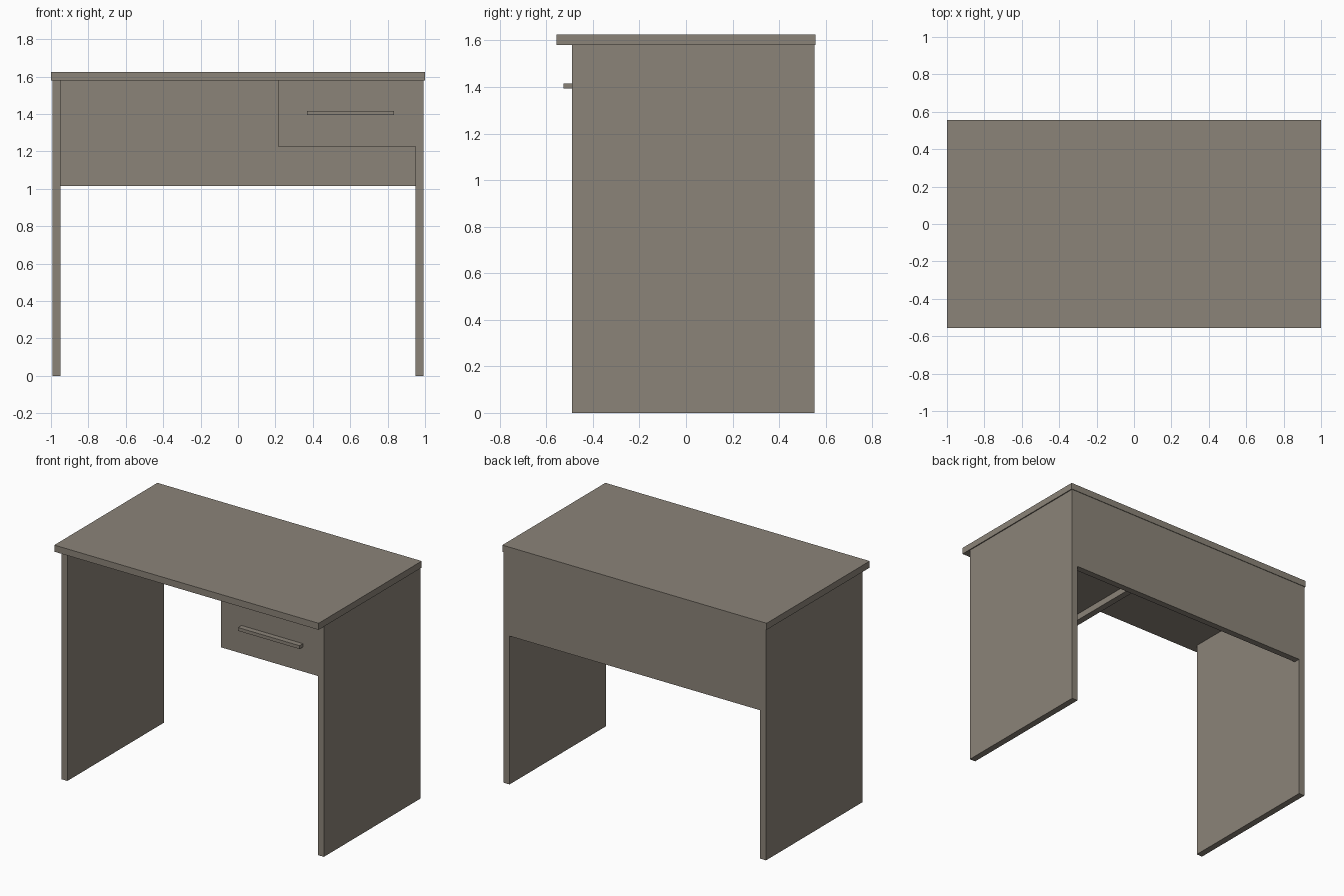
import bpy
import bmesh
from mathutils import Vector

cube = bpy.data.objects.get("Cube")
if cube:
    bpy.data.objects.remove(cube, do_unlink=True)

# Single flat colour for the whole desk
mat = bpy.data.materials.new("warm grey laminate")
mat.use_nodes = True
colour = (0.26, 0.23, 0.19, 1)
mat.diffuse_color = colour
mat.node_tree.nodes["Principled BSDF"].inputs["Base Color"].default_value = colour


def board(name, xs, ys, zs):
    """Flat board spanning the given x, y and z ranges."""
    low, high = Vector((xs[0], ys[0], zs[0])), Vector((xs[1], ys[1], zs[1]))
    bm = bmesh.new()
    bmesh.ops.create_cube(bm, size=1)
    bmesh.ops.scale(bm, vec=high - low, verts=bm.verts)
    mesh = bpy.data.meshes.new(name)
    bm.to_mesh(mesh)
    bm.free()
    mesh.materials.append(mat)
    obj = bpy.data.objects.new(name, mesh)
    obj.location = (low + high) / 2
    bpy.context.collection.objects.link(obj)
    return obj


THICK = 0.045           # board thickness
TOP = 1.625             # desk height
UNDER = TOP - THICK     # underside of the top
FRONT, BACK = -0.49, 0.553
INNER = 0.948           # inner face of the side panels
DRAWER_LOW = 1.225

# Main carcass
board("desk_top", (-1, 1), (-0.557, 0.557), (UNDER, TOP))
for side, name in ((1, "left_side_panel"), (-1, "right_side_panel")):
    xs = sorted((side * INNER, side * (INNER + THICK)))
    board(name, xs, (FRONT, BACK), (0, UNDER))
board("back_panel", (-INNER, INNER), (BACK - THICK, BACK), (1.015, UNDER))

# Drawer compartment
DIV = 0.215
RIM = DIV + THICK
board("drawer_divider", (DIV, RIM), (FRONT, BACK - THICK), (DRAWER_LOW, UNDER))

# Drawer: front, raised floor, sides, back and handle
inside = (FRONT + THICK, BACK - THICK)
floor = DRAWER_LOW + THICK
board("drawer_front", (RIM, INNER), (FRONT, FRONT + THICK), (DRAWER_LOW, UNDER))
board("drawer_floor", (RIM, INNER), inside, (floor, floor + 0.02))
for name, x in (("drawer_right_wall", RIM), ("drawer_left_wall", INNER - 0.02)):
    board(name, (x, x + 0.02), inside, (floor + 0.02, UNDER - THICK))
board("drawer_back", (RIM + 0.02, INNER - 0.02), (inside[1] - 0.02, inside[1]),
      (floor + 0.02, UNDER - THICK))
board("drawer_handle", (0.37, 0.835), (FRONT - 0.037, FRONT), (1.393, 1.416))
